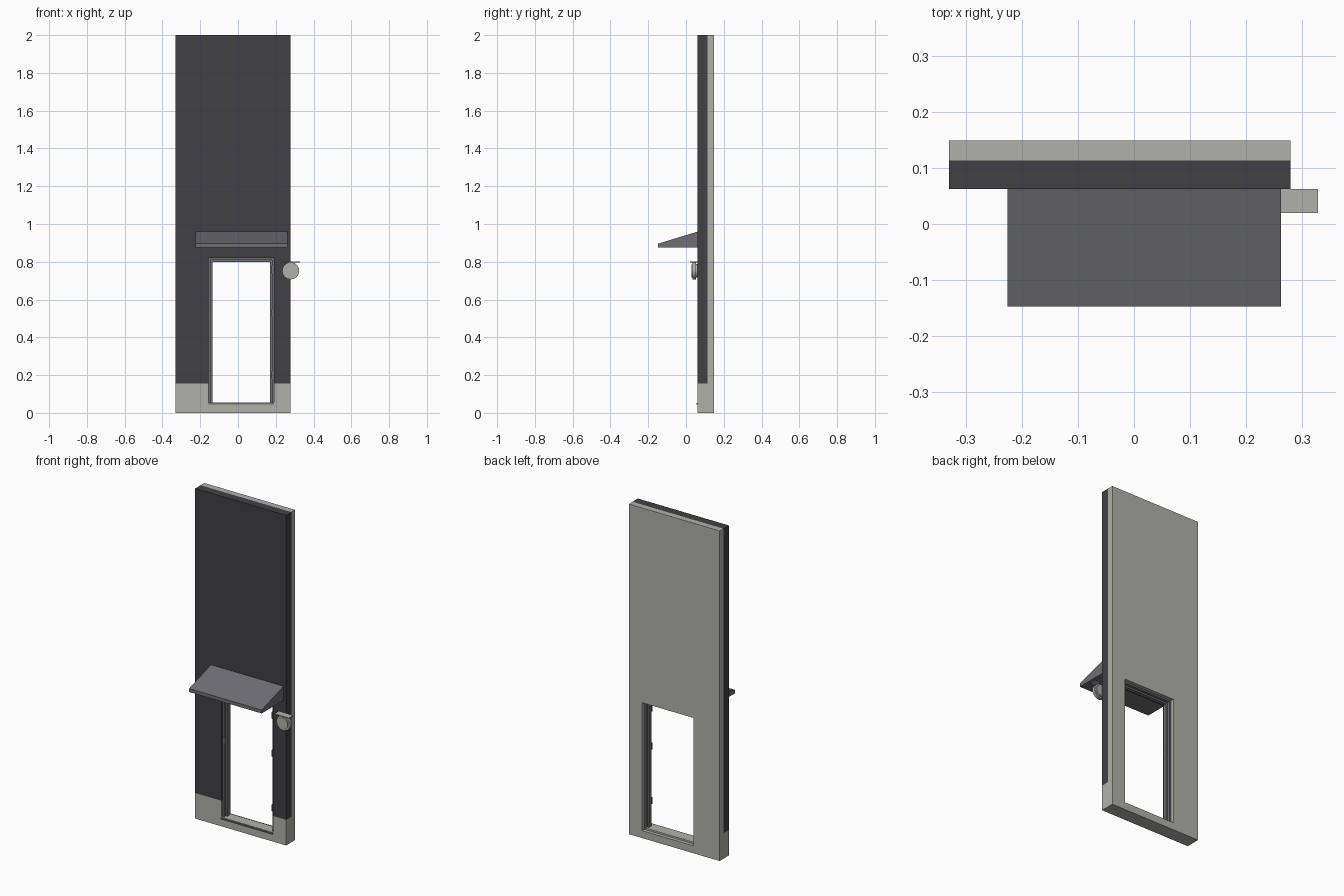
import bpy, bmesh, math
from mathutils import Matrix

if "Cube" in bpy.data.objects:
    bpy.data.objects.remove(bpy.data.objects["Cube"])


def material(name, rgb):
    m = bpy.data.materials.new(name)
    m.use_nodes = True
    m.diffuse_color = (*rgb, 1)
    m.node_tree.nodes["Principled BSDF"].inputs["Base Color"].default_value = (*rgb, 1)
    return m


LIGHT = material("light_concrete", (0.44, 0.44, 0.41))
DARK = material("dark_cladding", (0.053, 0.052, 0.06))
GREY = material("grey_metal", (0.16, 0.16, 0.175))


def finish(name, bm, mat):
    bmesh.ops.recalc_face_normals(bm, faces=bm.faces)
    mesh = bpy.data.meshes.new(name)
    bm.to_mesh(mesh)
    bm.free()
    mesh.materials.append(mat)
    ob = bpy.data.objects.new(name, mesh)
    bpy.context.collection.objects.link(ob)
    return ob


def prism(name, points, axis, lo, hi, mat):
    """Extrude a 2D outline along x (points are y, z) or y (points are x, z)."""
    bm = bmesh.new()
    place = (lambda a, b: (lo, a, b)) if axis == "x" else (lambda a, b: (a, lo, b))
    face = bm.faces.new([bm.verts.new(place(*p)) for p in points])
    out = bmesh.ops.extrude_face_region(bm, geom=[face])
    verts = [v for v in out["geom"] if isinstance(v, bmesh.types.BMVert)]
    step = (hi - lo, 0, 0) if axis == "x" else (0, hi - lo, 0)
    bmesh.ops.translate(bm, vec=step, verts=verts)
    return finish(name, bm, mat)


def box(name, x0, x1, y0, y1, z0, z1, mat):
    return prism(name, [(x0, z0), (x1, z0), (x1, z1), (x0, z1)], "y", y0, y1, mat)


def disc(name, x, z, radius, y0, y1, mat):
    bm = bmesh.new()
    turn = Matrix.Translation((x, (y0 + y1) / 2, z)) @ Matrix.Rotation(math.pi / 2, 4, "X")
    bmesh.ops.create_cone(bm, cap_ends=True, segments=32, radius1=radius, radius2=radius,
                          depth=y1 - y0, matrix=turn)
    return finish(name, bm, mat)


# Main dimensions
LEFT, RIGHT, TOP = -0.33, 0.279, 2.0
FRONT, MIDDLE, BACK = 0.062, 0.113, 0.149
PLINTH = 0.155
DX0, DX1, DZ0, DZ1 = -0.155, 0.19, 0.045, 0.82

# Backing wall with a thicker plinth, cut through by the doorway
wall = prism("backing_wall", [(FRONT, 0), (BACK, 0), (BACK, TOP), (MIDDLE, TOP),
                              (MIDDLE, PLINTH), (FRONT, PLINTH)], "x", LEFT, RIGHT, LIGHT)
cutter = box("doorway_cutter", DX0, DX1, 0, 0.2, DZ0, DZ1, LIGHT)
cut = wall.modifiers.new("doorway", "BOOLEAN")
cut.object = cutter
cut.solver = "EXACT"
bpy.context.view_layer.objects.active = wall
bpy.ops.object.modifier_apply(modifier=cut.name)
bpy.data.objects.remove(cutter)

# Dark cladding, arched over the doorway
prism("front_cladding", [(LEFT, PLINTH), (DX0, PLINTH), (DX0, DZ1), (DX1, DZ1), (DX1, PLINTH),
                         (RIGHT, PLINTH), (RIGHT, TOP), (LEFT, TOP)], "y", FRONT, MIDDLE, DARK)


# Door frame: an outer lining and a narrower stop
def frame(name, width, y0, y1):
    a, b, t = DX0 + width, DX1 - width, DZ1 - width
    prism(name, [(DX0, DZ0), (a, DZ0), (a, t), (b, t), (b, DZ0),
                 (DX1, DZ0), (DX1, DZ1), (DX0, DZ1)], "y", y0, y1, GREY)


frame("door_frame", 0.010, 0.072, 0.128)
frame("door_stop", 0.020, 0.088, 0.112)

# Threshold with a small nosing
box("threshold", DX0, DX1, FRONT, 0.128, DZ0, DZ0 + 0.01, LIGHT)
box("threshold_nosing", DX0, DX1, 0.055, FRONT, DZ0, DZ0 + 0.008, GREY)

# Hinges on the left jamb and a strike plate on the right jamb
for i, z in enumerate((0.2, 0.53, 0.76)):
    disc_x = DX1 - 0.008
    box(f"hinge_{i + 1}", disc_x - 0.004, disc_x + 0.004, 0.066, 0.072, z - 0.02, z + 0.02, GREY)
box("strike_plate", DX0 + 0.01, DX0 + 0.012, 0.075, 0.086, 0.5, 0.53, LIGHT)

# Sloping canopy
prism("canopy", [(FRONT, 0.875), (-0.147, 0.875), (-0.147, 0.896), (FRONT, 0.96)],
      "x", -0.225, 0.262, GREY)

# Round wall lamp under a thin cover plate
LX, LZ = 0.279, 0.752
lamp = [disc("lamp_base", LX, LZ, 0.036, 0.05, FRONT, LIGHT),
        disc("lamp_body", LX, LZ, 0.045, 0.034, 0.052, LIGHT),
        disc("lamp_lens", LX, LZ, 0.034, 0.028, 0.034, LIGHT)]
box("lamp_cover", LX - 0.049, LX + 0.049, 0.02, FRONT, 0.797, 0.801, LIGHT)
for ob in lamp:
    bpy.ops.object.select_all(action="DESELECT")
    ob.select_set(True)
    bpy.context.view_layer.objects.active = ob
    bpy.ops.object.shade_smooth_by_angle(angle=math.radians(35))
